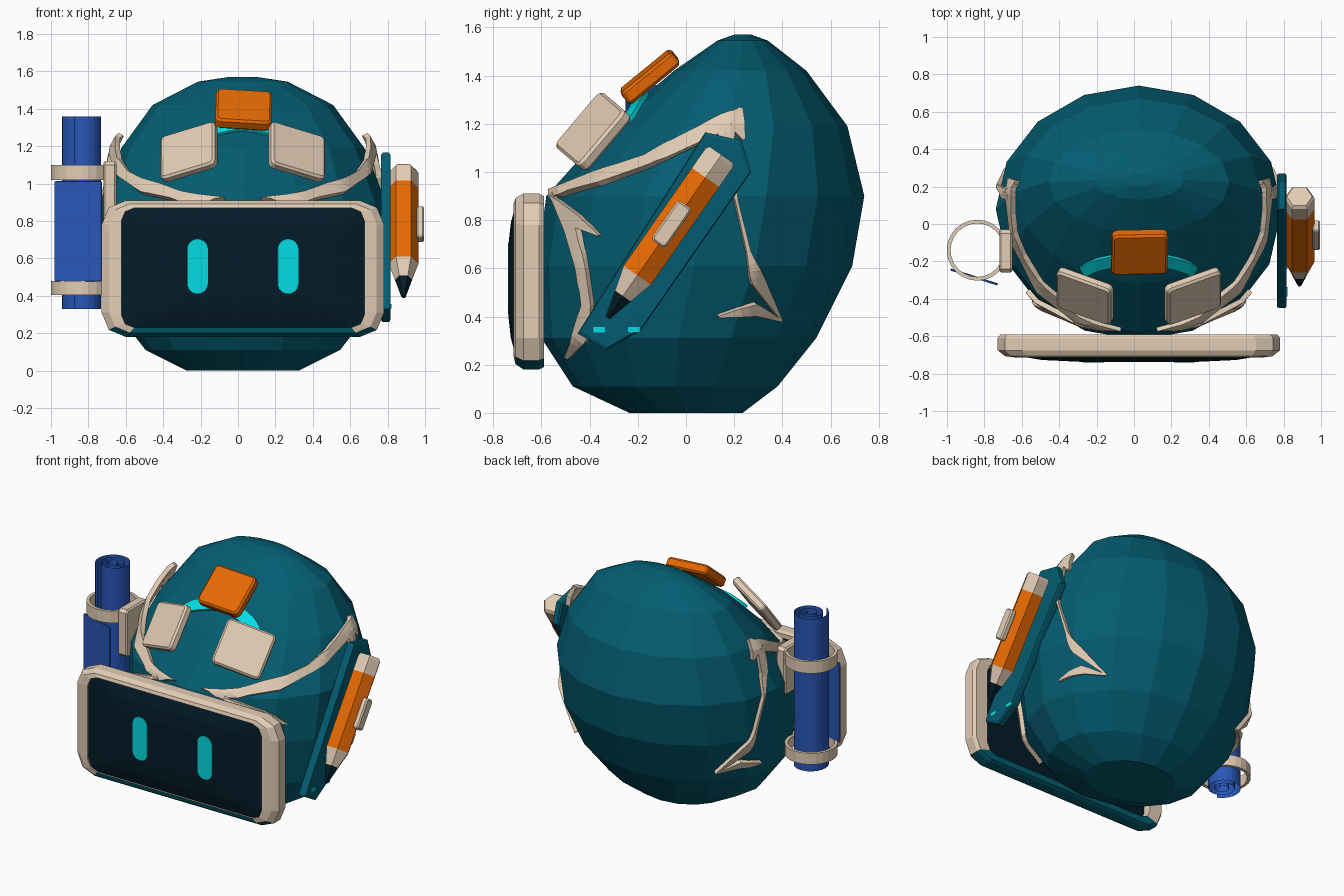
import bpy, bmesh, math
from mathutils import Vector
from mathutils.bvhtree import BVHTree

if "Cube" in bpy.data.objects:
    bpy.data.objects.remove(bpy.data.objects["Cube"])

CX = 0.026  # symmetry plane of body and visor


def material(name, rgb):
    m = bpy.data.materials.new(name)
    m.diffuse_color = (*rgb, 1)
    m.use_nodes = True
    m.node_tree.nodes["Principled BSDF"].inputs["Base Color"].default_value = m.diffuse_color
    return m


TEAL = material("teal", (0.001, 0.108, 0.165))
BEIGE = material("beige", (0.76, 0.61, 0.46))
NAVY = material("navy", (0.001, 0.011, 0.021))
CYAN = material("cyan", (0.001, 0.72, 0.77))
ORANGE = material("orange", (0.82, 0.145, 0.001))
BLUE = material("blue", (0.022, 0.095, 0.48))


def finish(name, bm, mats, rule=None):
    bmesh.ops.recalc_face_normals(bm, faces=bm.faces)
    me = bpy.data.meshes.new(name)
    if rule:
        for f in bm.faces:
            f.material_index = rule(f)
    bm.to_mesh(me)
    bm.free()
    ob = bpy.data.objects.new(name, me)
    for m in mats:
        me.materials.append(m)
    bpy.context.collection.objects.link(ob)
    return ob


def loft(name, loops, mats, cap=True, ring=False, rule=None):
    """Skin closed loops; cap the ends or join last to first."""
    bm = bmesh.new()
    vs = [[bm.verts.new(p) for p in lp] for lp in loops]
    pairs = list(zip(vs, vs[1:])) + ([(vs[-1], vs[0])] if ring else [])
    for a, b in pairs:
        for i in range(len(a)):
            j = (i + 1) % len(a)
            bm.faces.new((a[i], a[j], b[j], b[i]))
    if cap and not ring:
        bm.faces.new(vs[0])
        bm.faces.new(vs[-1])
    return finish(name, bm, mats, rule)


def rounded(hx, hy, r, n=3):
    """Rounded rectangle outline; n=1 gives plain chamfered corners."""
    pts = []
    for q, (sx, sy) in enumerate(((1, 1), (-1, 1), (-1, -1), (1, -1))):
        for k in range(n + 1):
            a = math.pi / 2 * (q + k / n)
            pts.append((sx * (hx - r) + r * math.cos(a), sy * (hy - r) + r * math.sin(a)))
    return pts


def plate(name, c, u, v, hx, hy, th, mat, r=0.03, b=0.01, n=3):
    """Rounded plate centred on c, spanned by u and v."""
    c, u, v = Vector(c), Vector(u).normalized(), Vector(v)
    w = u.cross(v).normalized()
    v = w.cross(u)
    loops = []
    for inset, d in ((b, -th / 2), (0, -th / 2 + b), (0, th / 2 - b), (b, th / 2)):
        loops.append([c + u * x + v * y + w * d
                      for x, y in rounded(hx - inset, hy - inset, max(r - inset, 0.002), n)])
    return loft(name, loops, [mat])


# Body: leaning egg with sixteen sides (z, y centre, y radius, x radius)
RINGS = [(0, 0, .235, .30), (.11, -.045, .425, .52), (.31, -.03, .57, .675),
         (.61, .035, .655, .755), (.90, .08, .66, .765), (1.19, .175, .495, .65),
         (1.42, .225, .275, .483), (1.545, .235, .105, .24), (1.57, .235, .035, .075)]
body_loops = [[(CX + rx * math.sin(i * math.pi / 8), c + ry * math.cos(i * math.pi / 8), z)
               for i in range(16)] for z, c, ry, rx in RINGS]
body = loft("body", body_loops, [TEAL])
tree = BVHTree.FromPolygons([v.co for v in body.data.vertices],
                            [p.vertices[:] for p in body.data.polygons])


def drape(name, path, mat, place, direction, lift, mirror=False, thick=0.02):
    """Lay a tapered strip (a, b, half width) on the body surface."""
    bm = bmesh.new()
    pts = []
    for p, q in zip(path, path[1:]):
        pts += [Vector(p).lerp(Vector(q), t / 5) for t in range(5)]
    pts.append(Vector(path[-1]))
    rows = []
    for i, p in enumerate(pts):
        d = (pts[min(i + 1, len(pts) - 1)] - pts[max(i - 1, 0)]).xy.normalized()
        row = []
        for s in (-1, -.33, .33, 1):
            o = place(p.x - d.y * s * p.z, p.y + d.x * s * p.z)
            hit, nor, _, _ = tree.ray_cast(o, direction)
            if hit is None:
                hit, nor, _, _ = tree.find_nearest(Vector((CX, o.y, o.z)))
            if nor.dot(direction) > 0:
                nor = -nor
            co = hit + nor * .012 - direction * lift(hit.z)
            if mirror:
                co.x = 2 * CX - co.x
            row.append(bm.verts.new(co))
        rows.append(row)
    for a, b in zip(rows, rows[1:]):
        for k in range(3):
            bm.faces.new((a[k], a[k + 1], b[k + 1], b[k]))
    ob = finish(name, bm, [mat])
    m = ob.modifiers.new("thickness", 'SOLIDIFY')
    m.thickness, m.offset = thick, 0
    return ob


# Pointed straps on both flanks, standing prouder near the top
STRAPS = {
    "upper_strap": [(-.55, .90, .012), (-.36, .965, .024), (-.15, 1.04, .022), (0, 1.12, .03),
                    (.17, 1.20, .032), (.225, 1.25, .01)],
    "upper_strap_barb": [(.22, 1.255, .01), (.21, 1.19, .03), (.235, 1.13, .006)],
    "front_strap": [(-.54, .90, .004), (-.46, .76, .025), (-.42, .60, .018), (-.40, .45, .02),
                    (-.42, .33, .03), (-.48, .24, .008)],
    "front_strap_barb": [(-.54, .895, .005), (-.45, .80, .028), (-.35, .735, .003)],
    "rear_strap": [(.17, 1.19, .03), (.16, 1.03, .025), (.205, .88, .006), (.255, .67, .009),
                   (.29, .55, .028), (.385, .39, .003)],
    "rear_strap_barb": [(.385, .39, .004), (.28, .435, .025), (.13, .405, .004)],
}
for strap, path in STRAPS.items():
    for side in ("right", "left"):
        drape(side + "_" + strap, path, BEIGE, lambda a, b: Vector((3, a, b)),
              Vector((-1, 0, 0)), lambda z: .2 * max(0, z - 1.0), side == "left", .03)

# Glowing arc on the forehead
arc = [(CX + .31 * math.cos(a), -.28 + .10 * math.sin(a), .03)
       for a in (math.pi * (.1 + .08 * k) for k in range(11))]
drape("forehead_arc", arc, CYAN, lambda a, b: Vector((a, b, 3)), Vector((0, 0, -1)),
      lambda z: -.006)


# Visor frame and domed screen
def corner_loop(hx, hz, r, y, cz):
    return [(CX + x, y, cz + z) for x, z in rounded(hx, hz, r, 2)]


loft("visor_frame", [corner_loop(.65, .32, .07, -.59, .55), corner_loop(.74, .355, .12, -.59, .545),
                     corner_loop(.755, .365, .13, -.61, .545), corner_loop(.755, .365, .13, -.675, .545),
                     corner_loop(.715, .345, .11, -.707, .547), corner_loop(.65, .32, .07, -.715, .55)],
     [BEIGE, TEAL], ring=True,
     rule=lambda f: int(f.calc_center_median().z < .224 and f.normal.z < .3))
loft("screen", [corner_loop(.65, .32, .07, -.65, .55), corner_loop(.65, .32, .07, -.705, .55),
                corner_loop(.52, .24, .06, -.727, .55), corner_loop(.31, .15, .04, -.737, .55)], [NAVY])
for side, s in (("left", -1), ("right", 1)):
    plate(side + "_eye", (CX + s * .242, -.735, .557), (1, 0, 0), (0, 0, 1),
          .056, .147, .009, CYAN, r=.055, b=.001, n=6)
    # Brow plates
    plate(side + "_brow", (CX + s * .288, -.385, 1.168), (.28, s * .10, s * -.085), (0, .19, .225),
          .16, .15, .055, BEIGE, r=.03, b=.012)

# Forehead badge
plate("forehead_badge", (.03, -.15, 1.395), (1, .02, -.06), (0, .77, .63), .15, .137, .065, ORANGE,
      r=.03, b=.012)

# Holder board on the right flank
BOARD = [(-.45, .33), (-.33, .26), (-.19, .34), (.27, 1.0), (.23, 1.13), (.08, 1.165)]


def board_loop(x, k):
    return [(x, -.08 + (y + .08) * k, .71 + (z - .71) * k) for y, z in BOARD]


loft("holder_board", [board_loop(.765, .98), board_loop(.775, 1),
                      board_loop(.808, 1), board_loop(.816, .97)], [TEAL])
for i, y in enumerate((-.362, -.215)):
    plate("board_light_%d" % i, (.817, y, .345), (0, 1, 0), (0, 0, 1), .026, .012, .008, CYAN,
          r=.003, b=.001, n=1)

# Pencil: six-sided, banded by distance from the tip
AX = Vector((0, .572, .820))
SIDE = Vector((0, .820, -.572))
TIP = Vector((.885, -.325, .395))
pencil_loops = [[TIP + AX * t + Vector((1, 0, 0)) * r * math.cos(k * math.pi / 3)
                 + SIDE * r * math.sin(k * math.pi / 3) for k in range(6)]
                for t, r in ((0, .012), (.11, .046), (.215, .08), (.71, .08), (.81, .08), (.825, .068))]


def pencil_rule(f):
    t = (f.calc_center_median() - TIP).dot(AX)
    return 2 if t < .1 else 0 if .22 < t < .7 else 1


loft("pencil", pencil_loops, [ORANGE, BEIGE, NAVY], rule=pencil_rule)
plate("pencil_clip", (.975, -.06, .783), SIDE, AX, .036, .1, .04, BEIGE, r=.018, b=.008)

# Rolled sheet on the left flank
RX, RY = -.828, -.14
bm = bmesh.new()
prev = None
N = 60
for i in range(N + 1):
    a = i / N * 2.75 * 2 * math.pi - .4
    r = .02 + .10 * i / N
    x, y = RX + r * math.cos(a), RY + r * math.sin(a)
    cur = [bm.verts.new((x, y, z)) for z in (.33, 1.36)]
    if prev:
        bm.faces.new((prev[0], cur[0], cur[1], prev[1]))
    prev = cur
finish("rolled_sheet", bm, [BLUE])
plate("loose_sheet", (-.855, -.283, .745), (.25, -.08, 0), (0, 0, 1), .132, .268, .012, BLUE,
      r=.006, b=.002, n=1)


# Clamp rings and mounting bracket
def circle(r, z):
    return [(RX - .01 + r * math.cos(k * math.pi / 12), RY + r * math.sin(k * math.pi / 12), z)
            for k in range(24)]


for name, z0, z1 in (("lower_clamp", .405, .48), ("upper_clamp", 1.02, 1.10)):
    loft(name, [circle(.163, z0), circle(.163, z1), circle(.143, z1), circle(.143, z0)],
         [BEIGE], ring=True)
plate("clamp_bracket", (-.685, -.145, .96), (0, 1, 0), (0, 0, 1), .115, .16, .07, BEIGE,
      r=.02, b=.01, n=1)
